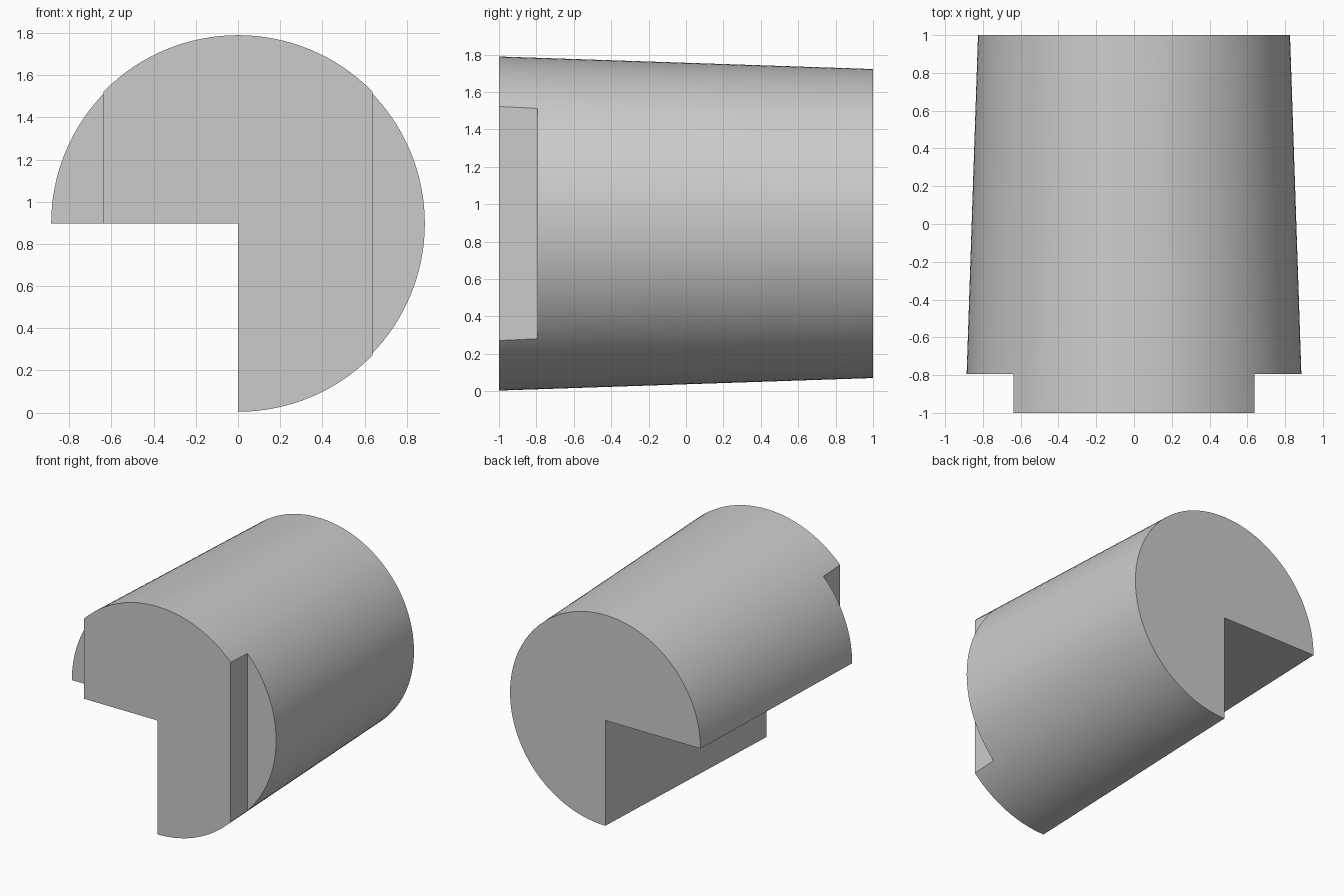
import bpy, bmesh, math

if "Cube" in bpy.data.objects:
    bpy.data.objects.remove(bpy.data.objects["Cube"], do_unlink=True)

FRONT_RADIUS, BACK_RADIUS = 0.893, 0.826
CENTER_Z = 0.897
STEP_X, STEP_Y = 0.637, -0.793
SEGMENTS = 96

# Plain grey material
grey = bpy.data.materials.new("plain grey")
grey.use_nodes = True
colour = (0.6, 0.6, 0.6, 1)
grey.diffuse_color = colour
grey.node_tree.nodes["Principled BSDF"].inputs["Base Color"].default_value = colour


def sector(bm, radius, y):
    """Three-quarter disc outline, open at the lower right quarter."""
    points = [bm.verts.new((0, y, CENTER_Z))]
    for i in range(SEGMENTS + 1):
        a = -math.pi / 2 + 1.5 * math.pi * i / SEGMENTS
        points.append(bm.verts.new((radius * math.cos(a), y, CENTER_Z + radius * math.sin(a))))
    return points


def make_object(name, bm):
    bmesh.ops.recalc_face_normals(bm, faces=bm.faces)
    mesh = bpy.data.meshes.new(name)
    bm.to_mesh(mesh)
    bm.free()
    obj = bpy.data.objects.new(name, mesh)
    bpy.context.collection.objects.link(obj)
    return obj


# Tapered body with the quarter wedge left out
bm = bmesh.new()
front, back = sector(bm, FRONT_RADIUS, -1), sector(bm, BACK_RADIUS, 1)
bm.faces.new(front)
bm.faces.new(back[::-1])
for i in range(len(front)):
    j = (i + 1) % len(front)
    bm.faces.new((front[i], back[i], back[j], front[j]))
body = make_object("notched_tapered_body", bm)
body.data.materials.append(grey)
bpy.context.view_layer.objects.active = body
body.select_set(True)

# Shoulder steps on both sides of the front
for side in (-1, 1):
    bm = bmesh.new()
    bmesh.ops.create_cube(bm, size=1)
    bmesh.ops.scale(bm, vec=(1, 1, 3), verts=bm.verts)
    bmesh.ops.translate(bm, vec=(side * (STEP_X + 0.5), STEP_Y - 0.5, CENTER_Z), verts=bm.verts)
    cutter = make_object("shoulder_cutter", bm)
    cutter.hide_render = True
    cut = body.modifiers.new("shoulder", 'BOOLEAN')
    cut.operation = 'DIFFERENCE'
    cut.solver = 'EXACT'
    cut.object = cutter
    bpy.ops.object.modifier_apply(modifier=cut.name)
    bpy.data.objects.remove(cutter, do_unlink=True)

bpy.ops.object.shade_smooth_by_angle(angle=math.radians(30))
